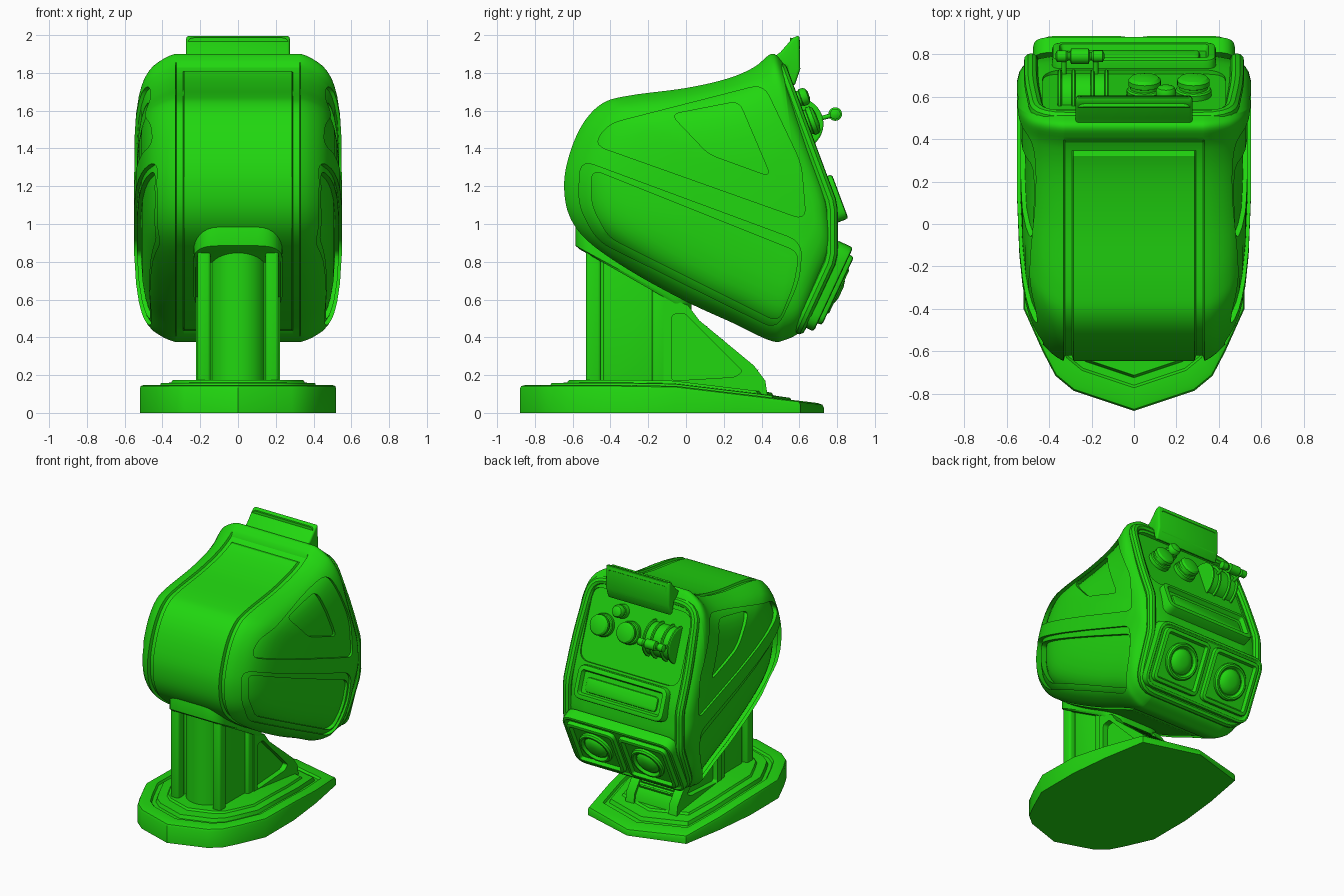
import bpy, bmesh, math
from mathutils import Vector as V

if "Cube" in bpy.data.objects:
    bpy.data.objects.remove(bpy.data.objects["Cube"])

green = bpy.data.materials.new("green")
green.diffuse_color = (0.015, 0.68, 0.005, 1)
green.use_nodes = True
green.node_tree.nodes["Principled BSDF"].inputs["Base Color"].default_value = green.diffuse_color


def loops_mesh(name, loops, bevel=0, caps=True):
    """Skin a stack of equal-length closed loops."""
    n = len(loops[0])
    faces = [(k*n+i, k*n+(i+1) % n, (k+1)*n+(i+1) % n, (k+1)*n+i)
             for k in range(len(loops)-1) for i in range(n)]
    if caps:
        faces += [tuple(range(n)), tuple(range((len(loops)-1)*n, len(loops)*n))]
    me = bpy.data.meshes.new(name)
    me.from_pydata([tuple(p) for l in loops for p in l], [], faces)
    bm = bmesh.new()
    bm.from_mesh(me)
    bmesh.ops.recalc_face_normals(bm, faces=bm.faces)
    bm.to_mesh(me)
    bm.free()
    me.materials.append(green)
    o = bpy.data.objects.new(name, me)
    bpy.context.collection.objects.link(o)
    if bevel:
        m = o.modifiers.new("bevel", 'BEVEL')
        m.width, m.segments, m.limit_method = bevel, 3, 'ANGLE'
    return o


def rounded(pts, r, n=5):
    """Polygon with rounded corners."""
    out = []
    for i, p in enumerate(pts):
        p, a, b = V(p), V(pts[i-1]), V(pts[(i+1) % len(pts)])
        a = p + (a-p).normalized()*min(r, (a-p).length*.48)
        b = p + (b-p).normalized()*min(r, (b-p).length*.48)
        out += [a*(1-t)**2 + p*2*t*(1-t) + b*t*t for t in [k/n for k in range(n+1)]]
    return out


def prism(name, yz, x0, x1, bevel=0):
    return loops_mesh(name, [[(x, p[0], p[1]) for p in yz] for x in (x0, x1)], bevel)


def lathe(name, o, axis, prof, n=28):
    """Spin (radius, height) points about an axis."""
    q = V((0, 0, 1)).rotation_difference(V(axis))
    return loops_mesh(name, [[V(o) + q @ V((r*math.cos(a), r*math.sin(a), h))
                              for a in [2*math.pi*i/n for i in range(n)]] for r, h in prof])


def slab(name, o, nyz, w, h, d, r, rim=0, deep=0):
    """Rounded plate facing nyz, with an optional sunken centre."""
    nrm = V((0, *nyz)).normalized()
    up = V((0, -nrm.z, nrm.y))

    def ring(t, k):
        a, b = w/2-t, h/2-t
        return [V(o) + V((p.x, 0, 0)) + up*p.y + nrm*k
                for p in rounded([(-a, -b), (a, -b), (a, b), (-a, b)], max(r-t, .008))]
    L = [ring(0, -.04), ring(0, d-.014), ring(.004, d-.004), ring(.014, d)]
    if rim:
        L += [ring(rim, d), ring(rim+.012, d-deep)]
    return loops_mesh(name, L)


def cut(target, cutters):
    for c in cutters:
        m = target.modifiers.new("cut", 'BOOLEAN')
        m.operation, m.solver, m.object = 'DIFFERENCE', 'EXACT', c
        c.hide_render = True
        helpers.add(c)


helpers = set()

# Body side profile, smoothed through control points
ctrl = [(.45, 1.90), (.36, 1.83), (.22, 1.77), (0, 1.72), (-.3, 1.68), (-.44, 1.64), (-.54, 1.54),
        (-.61, 1.39), (-.645, 1.22), (-.62, 1.05), (-.52, .91), (-.3, .755), (0, .59), (.25, .475),
        (.44, .385), (.52, .385), (.62, .45), (.72, .665), (.79, .84), (.785, 1.02), (.755, 1.18),
        (.655, 1.455), (.53, 1.80), (.50, 1.87)]
profile = []
for i in range(len(ctrl)):
    a, b, c, d = (V(ctrl[(i+k) % len(ctrl)]) for k in (-1, 0, 1, 2))
    for t in [k/6 for k in range(6)]:
        profile.append(.5*(2*b + (c-a)*t + (2*a-5*b+4*c-d)*t*t + (3*b-a-3*c+d)*t**3))

stations = [(0, 1), (.285, 1), (.292, 1), (.325, 1), (.332, 1), (.36, .988), (.39, .97), (.42, .946),
            (.45, .918), (.475, .88), (.495, .838), (.51, .79), (.525, .72), (.54, .6), (.55, .4)]


def body_part(name, kx, ks, groove):
    L = []
    for x, s in [(-x, s) for x, s in stations[:0:-1]] + stations:
        ring = []
        for y, z in profile:
            hit = groove and y < .38 and (.29 < abs(x) < .33 or (abs(x) < .33 and y > .335))
            k = s*ks*(.98 if hit else 1)
            ring.append((x*kx, .6+(y-.6)*k, 1.1+(z-1.1)*k))
        L.append(ring)
    return loops_mesh(name, L)


shell = body_part("body_shell", 1, 1, True)
mid = body_part("side_panel_layer", .972, .968, False)
floor = body_part("side_floor_layer", .935, .935, False)

# Stepped side recesses
upper = [(-.49, 1.42), (-.41, 1.53), (.41, 1.74), (.61, 1.32), (.635, 1.02)]
lower = [(-.56, 1.34), (.615, .905), (.60, .70), (.48, .44), (-.47, .91), (-.57, 1.1)]
window = [(-.08, 1.58), (.28, 1.65), (.45, 1.25), (.12, 1.37)]
inset = [(-.50, 1.29), (.60, .85), (.57, .68), (.49, .48), (-.41, .93), (-.50, 1.1)]
cut(shell, [prism("upper_cutter", rounded(upper, .07), -.8, .8),
            prism("lower_cutter", rounded(lower, .08), -.8, .8)])
cut(mid, [prism("window_cutter", rounded(window, .05), -.8, .8),
          prism("inset_cutter", rounded(inset, .06), -.8, .8)])

# Sunken console floor, cut deeper in the inner layers
N = (.937, .349)
cut(shell, [slab("console_cutter", (0, .649, 1.525), N, .86, .54, .12, .09)])
deep_cutter = slab("console_deep_cutter", (0, .630, 1.518), N, .88, .56, .14, .09)
cut(mid, [deep_cutter])
cut(floor, [deep_cutter])


# Console rim bead that follows the bent rear face
def rear_y(z):
    return min(.53+(1.80-z)*.372, .62+(z-.45)*.46, .79)


cu = bpy.data.curves.new("console_rim", 'CURVE')
cu.dimensions, cu.bevel_depth, cu.bevel_resolution = '3D', .034, 3
sp = cu.splines.new('POLY')
path = rounded([(-.46, .45), (.46, .45), (.485, .82), (.485, 1.1), (.485, 1.4), (.45, 1.82),
                (-.45, 1.82), (-.485, 1.4), (-.485, 1.1), (-.485, .82)], .13)
sp.points.add(len(path)-1)
for q, p in zip(sp.points, path):
    q.co = (p.x, rear_y(p.y)-.02, p.y, 1)
sp.use_cyclic_u = True
cu.materials.append(green)
bpy.context.collection.objects.link(bpy.data.objects.new("console_rim", cu))

# Screen
slab("screen_frame", (0, .76, 1.125), N, .77, .25, .06, .06, .035, .03)
slab("screen_glass", (0, .79, 1.125), N, .62, .11, .015, .03)

# Knobs
for i, (x, z, r) in enumerate([(.05, 1.525, .085), (.28, 1.525, .085), (.15, 1.65, .052)]):
    lathe(f"knob_{i}", (x, rear_y(z)-.025, z), (0, *N),
          [(r, -.03), (r, .025), (r*.93, .033), (r*.8, .035), (r*.8, .048), (r*.9, .052),
           (r*.9, .075), (r*.75, .088), (r*.35, .096)])

# Throttle drum and handle
for i, x in enumerate((-.35, -.285, -.195, -.13)):
    lathe(f"throttle_flange_{i}", (x-.01, .59, 1.53), (1, 0, 0),
          [(.13, 0), (.138, .005), (.138, .015), (.13, .02)], 36)
lathe("throttle_drum", (-.35, .59, 1.53), (1, 0, 0), [(.122, 0), (.122, .22)], 36)
for x in (-.33, -.18):
    lathe("throttle_rod", (x, .66, 1.545), (0, .13, .035), [(.012, 0), (.012, .135)], 12)
lathe("throttle_handle", (-.37, .79, 1.582), (1, 0, 0),
      [(.012, 0), (.028, .008), (.028, .05), (.02, .06), (.02, .068), (.036, .074), (.036, .156),
       (.02, .162), (.02, .17), (.028, .18), (.028, .222), (.012, .23)], 20)

# Top visor
prism("visor", [(.43, 1.86), (.50, 1.91), (.565, 1.985), (.60, 2.0), (.605, 1.82), (.575, 1.73),
                (.55, 1.75), (.535, 1.83)], -.275, .275, .014)
slab("visor_frame", (0, .587, 1.885), (1, -.03), .53, .20, .014, .03, .02, .012)

# Speaker panel
M = V((.905, -.425))
slab("speaker_panel", (0, .74, .672), M, .95, .49, .045, .09, .02, .008)
for sx in (-1, 1):
    c = V((sx*.224, .755, .668))
    slab("speaker_frame", c, M, .41, .40, .055, .05, .028, .024)
    lathe("speaker_cone", c, (0, *M),
          [(.135, 0), (.135, .05), (.125, .062), (.112, .062), (.098, .042), (.092, .042),
           (.085, .052), (.062, .066), (.03, .073)])

# Column, corner posts and collar
lathe("column_front", (0, -.38, .1), (0, 0, 1), [(.15, 0), (.15, .9)], 36)
prism("column_block", [(-.44, .1), (-.44, .95), (-.11, .75), (-.11, .1)], -.185, .185, .015)
for sx in (-1, 1):
    for y, top in ((-.49, .92), (-.14, .72)):
        prism("column_post", [(y-.04, .1), (y-.04, top), (y+.04, top), (y+.04, .1)],
              sx*.145, sx*.215, .016)
collar = rounded([(-.235, -.585), (.235, -.585), (.235, .03), (-.235, .03)], .13, 8)
loops_mesh("collar", [[(p.x*k, p.y*k, h - .545*(p.y+.585)) for p in collar]
                      for k, h in ((.96, .865), (1, .885), (1, 1.0), (.97, 1.04))])

# Rear brace with sunken triangle and treads
brace = [(-.12, .1), (-.12, .62), (.01, .57), (.07, .49), (.36, .25), (.42, .17), (.435, .07)]
tri = [(-.075, .17), (-.075, .52), (-.01, .53), (.30, .22), (.26, .19)]
for sx in (-1, 1):
    side = prism("brace_side", brace, sx*.15, sx*.222)
    cut(side, [prism("brace_cutter", rounded(tri, .02), -.5, .5)])
prism("brace_core", [(-.12, .1), (-.12, .6), (.0, .54), (.07, .465), (.36, .225), (.41, .15),
                     (.42, .07)], -.18, .18)
for i in range(12):
    t = i/11
    slab("tread", (0, .075+.295*t, .468-.25*t), (.64, .77), .29, .02, .016, .008)

# Base: stepped hull outline with a nose and a sloping tail
right = [(0, -.88), (.285, -.785), (.37, -.715), (.43, -.60), (.52, -.40), (.52, -.05), (.485, .27),
         (.425, .605), (0, .73)]
outline = right + [(-x, y) for x, y in right[-2:0:-1]]


def base_loop(k, dz, flat=False):
    return [(x*k, -.1+(y+.1)*k, 0 if flat else max(.02, .148-max(0, (y+.1)*k)*.12 + dz))
            for x, y in outline]


steps = [base_loop(1, 0, True), base_loop(1, -.02), base_loop(.99, -.006), base_loop(.96, 0),
         base_loop(.86, 0), base_loop(.845, -.016), base_loop(.80, -.016), base_loop(.785, .01),
         base_loop(.68, .012), base_loop(.665, .026)]
base = loops_mesh("base", steps, 0, False)
bm = bmesh.new()
bm.from_mesh(base.data)
bm.verts.ensure_lookup_table()
for start in (0, 16*(len(steps)-1)):
    for i in range(8):
        ids = dict.fromkeys((i, i+1, (15-i) % 16, (16-i) % 16))
        bm.faces.new([bm.verts[start+j] for j in ids])
bmesh.ops.recalc_face_normals(bm, faces=bm.faces)
bm.to_mesh(base.data)
bm.free()

# Apply modifiers, drop cutters, smooth with sharp edges kept
for o in list(bpy.data.objects):
    if o in helpers:
        continue
    bpy.ops.object.select_all(action='DESELECT')
    o.select_set(True)
    bpy.context.view_layer.objects.active = o
    bpy.ops.object.convert(target='MESH')
    bpy.ops.object.shade_smooth_by_angle(angle=math.radians(32))
for c in helpers:
    bpy.data.objects.remove(c)
